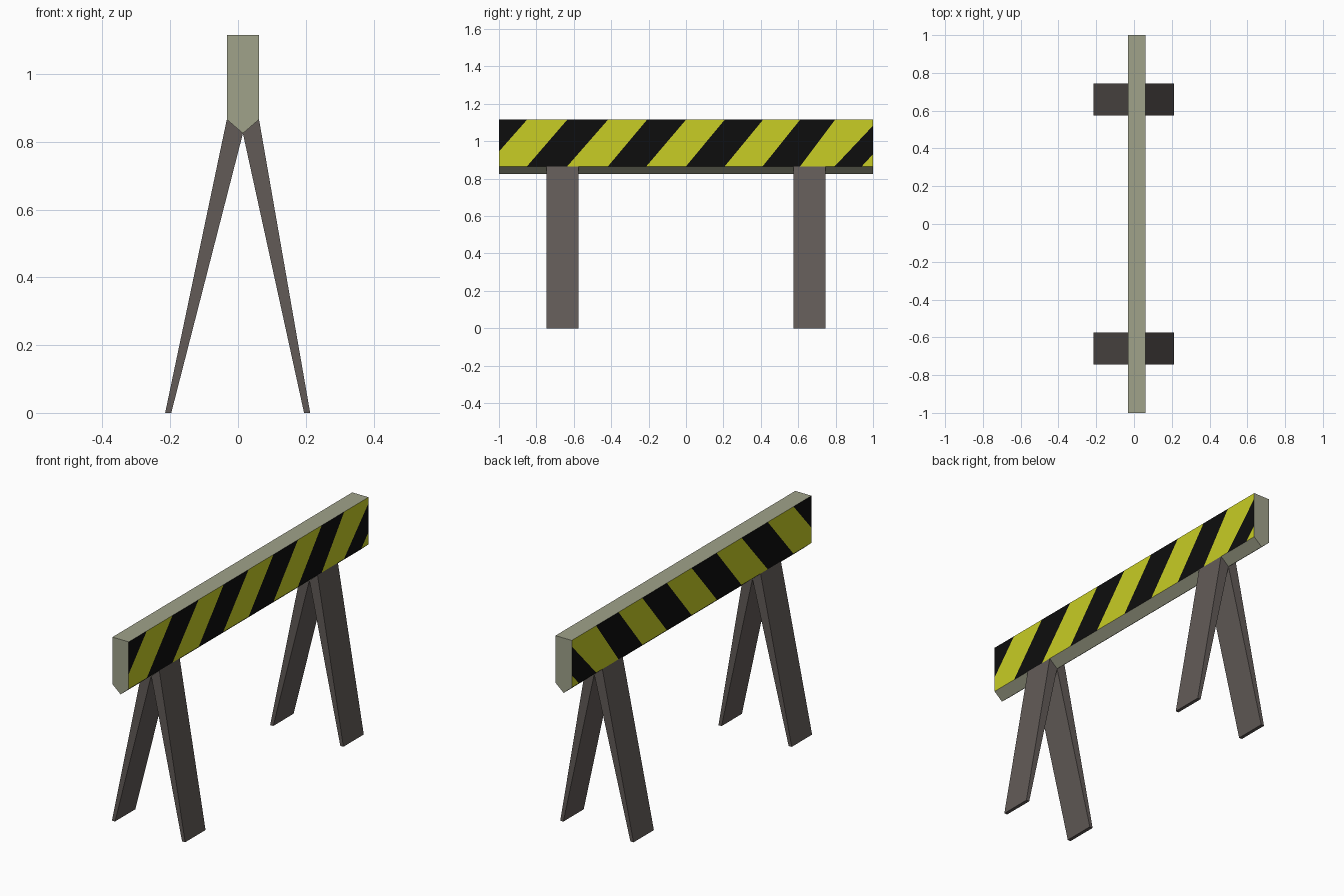
import bpy, bmesh
from mathutils import Vector

if "Cube" in bpy.data.objects:
    bpy.data.objects.remove(bpy.data.objects["Cube"])


def material(name, rgb):
    m = bpy.data.materials.new(name)
    m.diffuse_color = (*rgb, 1)
    m.use_nodes = True
    m.node_tree.nodes["Principled BSDF"].inputs["Base Color"].default_value = m.diffuse_color
    return m


OLIVE = material("olive grey paint", (0.35, 0.36, 0.255))
YELLOW = material("warning yellow", (0.58, 0.61, 0.018))
BLACK = material("stripe black", (0.004, 0.004, 0.004))
WOOD = material("dark leg brown", (0.122, 0.105, 0.097))

Z_TOP, Z_LOW, Z_TIP = 1.115, 0.866, 0.825      # beam heights
X_LEFT, X_MID, X_RIGHT = -0.033, 0.0145, 0.062  # beam widths


def extrude_profile(pts, y0, y1):
    """Prism from an x-z outline, running from y0 to y1."""
    bm = bmesh.new()
    face = bm.faces.new([bm.verts.new((x, y0, z)) for x, z in pts])
    out = bmesh.ops.extrude_face_region(bm, geom=[face])
    verts = [v for v in out["geom"] if isinstance(v, bmesh.types.BMVert)]
    bmesh.ops.translate(bm, verts=verts, vec=(0, y1 - y0, 0))
    bmesh.ops.recalc_face_normals(bm, faces=bm.faces)
    return bm


def finish(bm, name, mats):
    me = bpy.data.meshes.new(name)
    bm.to_mesh(me)
    bm.free()
    for m in mats:
        me.materials.append(m)
    ob = bpy.data.objects.new(name, me)
    bpy.context.collection.objects.link(ob)
    return ob


# Beam with V-shaped underside
beam = extrude_profile([(X_LEFT, Z_TOP), (X_LEFT, Z_LOW), (X_MID, Z_TIP),
                        (X_RIGHT, Z_LOW), (X_RIGHT, Z_TOP)], -1, 1)

# Stripe borders as (y at top, y at bottom); cut into both long sides
borders = [(-0.85, -1.07), (-0.635, -0.85), (-0.417, -0.635), (-0.208, -0.417),
           (0.0, -0.212), (0.207, 0.0), (0.412, 0.207), (0.61, 0.41),
           (0.797, 0.61), (1.03, 0.795), (1.17, 0.94)]


def side_faces():
    return [f for f in beam.faces if abs(f.normal.x) > 0.9]


for top, low in borders:
    faces = side_faces()
    geom = faces + list({e for f in faces for e in f.edges}) \
        + list({v for f in faces for v in f.verts})
    normal = Vector((0, Z_TOP - Z_LOW, low - top)).normalized()
    bmesh.ops.bisect_plane(beam, geom=geom, plane_co=(0, top, Z_TOP),
                           plane_no=normal, dist=1e-5)

# Alternate black and yellow by counting borders passed
beam.normal_update()
for f in side_faces():
    c = f.calc_center_median()
    t = (Z_TOP - c.z) / (Z_TOP - Z_LOW)
    passed = sum(c.y > top + (low - top) * t for top, low in borders)
    f.material_index = 1 if passed % 2 else 2
finish(beam, "striped_beam", [OLIVE, YELLOW, BLACK])

# Two pairs of tapered, splayed legs
leg_shapes = {
    "left": [(X_LEFT, Z_LOW), (X_MID, Z_TIP), (-0.197, 0), (-0.215, 0)],
    "right": [(X_RIGHT, Z_LOW), (X_MID, Z_TIP), (0.195, 0), (0.213, 0)],
}
for end, y in (("front", -0.66), ("back", 0.66)):
    for side, pts in leg_shapes.items():
        finish(extrude_profile(pts, y - 0.085, y + 0.085),
               f"{end}_{side}_leg", [WOOD])
